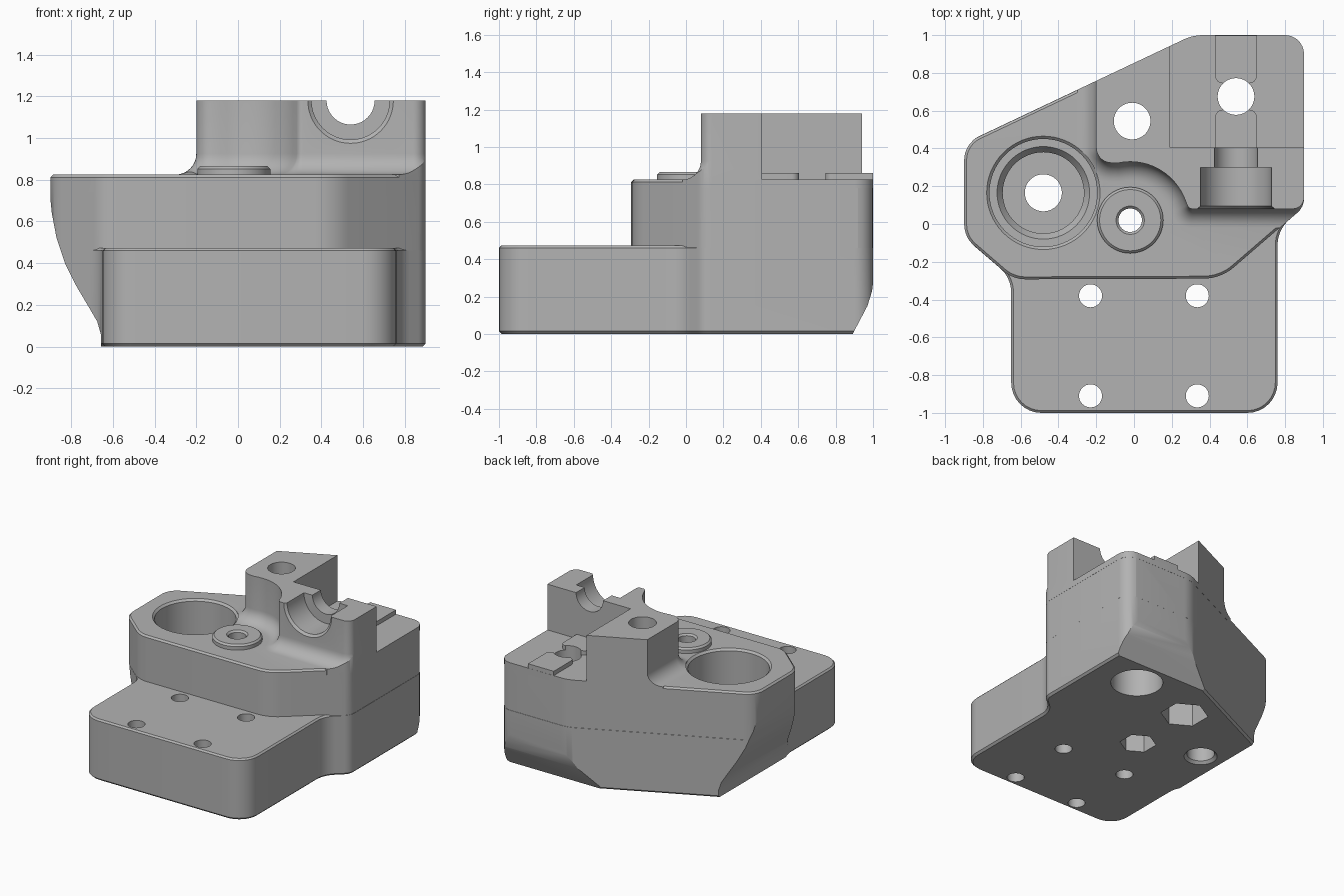
import bpy, bmesh
from math import sin, cos, tan, pi, radians
from mathutils import Vector

cube = bpy.data.objects.get("Cube")
if cube:
    bpy.data.objects.remove(cube, do_unlink=True)

grey = bpy.data.materials.new("machined_grey")
grey.use_nodes = True
colour = (0.45, 0.45, 0.45, 1)
grey.diffuse_color = colour
grey.node_tree.nodes["Principled BSDF"].inputs["Base Color"].default_value = colour

XY = lambda a, b, c: (a, b, c)      # outline seen from above
XZ = lambda a, b, c: (a, c, b)      # outline seen from the front
YZ = lambda a, b, c: (c, a, b)      # outline seen from the side


def rounded(corners, steps=8):
    """Outline with each (x, y, radius) corner replaced by an arc."""
    out = []
    for i, (x, y, r) in enumerate(corners):
        p = Vector((x, y))
        if r == 0:
            out.append(p)
            continue
        a = (Vector(corners[i - 1][:2]) - p).normalized()
        b = (Vector(corners[(i + 1) % len(corners)][:2]) - p).normalized()
        half = a.angle(b) / 2
        centre = p + (a + b).normalized() * (r / sin(half))
        start = p + a * (r / tan(half)) - centre
        end = p + b * (r / tan(half)) - centre
        sweep = start.angle(end)
        for k in range(steps + 1):
            t = k / steps
            arc = start * sin((1 - t) * sweep) + end * sin(t * sweep)
            out.append(centre + arc / sin(sweep))
    return out


def circle(x, y, r, sides=64, phase=0.0):
    return [Vector((x + r * cos(2 * pi * k / sides + phase),
                    y + r * sin(2 * pi * k / sides + phase))) for k in range(sides)]


def offset(outline, d):
    """Push a counter-clockwise outline outwards by d with mitred corners."""
    out = []
    for i, p in enumerate(outline):
        e1 = (p - outline[i - 1]).normalized()
        e2 = (outline[(i + 1) % len(outline)] - p).normalized()
        n1, n2 = Vector((e1.y, -e1.x)), Vector((e2.y, -e2.x))
        out.append(p + (n1 + n2) * (d / (1 + n1.dot(n2))))
    return out


def loft(name, outline, rings, frame=XY):
    """Solid through (height, offset) rings of one outline."""
    bm = bmesh.new()
    loops = [[bm.verts.new(frame(p.x, p.y, h)) for p in offset(outline, d)] for h, d in rings]
    n = len(outline)
    for low, high in zip(loops, loops[1:]):
        for i in range(n):
            j = (i + 1) % n
            bm.faces.new((low[i], low[j], high[j], high[i]))
    bm.faces.new(loops[0][::-1])
    bm.faces.new(loops[-1])
    bmesh.ops.recalc_face_normals(bm, faces=bm.faces)
    mesh = bpy.data.meshes.new(name)
    bm.to_mesh(mesh)
    bm.free()
    mesh.materials.append(grey)
    obj = bpy.data.objects.new(name, mesh)
    bpy.context.collection.objects.link(obj)
    return obj


def combine(target, tool, operation="DIFFERENCE"):
    mod = target.modifiers.new("combine", "BOOLEAN")
    mod.operation, mod.object, mod.solver = operation, tool, "EXACT"
    bpy.context.view_layer.objects.active = target
    bpy.ops.object.modifier_apply(modifier=mod.name)
    bpy.data.objects.remove(tool, do_unlink=True)


# Outlines shared by the lower and upper body
back = [(0.9, 1, 0.1), (0.312, 1, 0.25), (-0.9, 0.427, 0.14), (-0.9, -0.07, 0.15)]
lower_outline = rounded([(-0.65, -0.285, 0.17), (-0.65, -1, 0.16), (0.76, -1, 0.16),
                         (0.76, -0.031, 0.18), (0.9, 0.09, 0.1)] + back)
upper_outline = rounded([(-0.64, -0.294, 0.18), (0.46, -0.29, 0.25), (0.9, 0.09, 0.1)] + back)

# Base with front plate, then the raised body
bracket = loft("bracket_body", lower_outline,
               [(0, -0.015), (0.015, 0), (0.46, 0), (0.472, -0.012)])
combine(bracket, loft("upper_body", upper_outline,
                      [(0.2, -0.001), (0.812, -0.001), (0.825, -0.014)]), "UNION")

# Curved undercut on the left side and chamfered lower back
undercut = [(-0.655, -0.05), (-0.658, 0.06), (-0.675, 0.12), (-0.71, 0.18), (-0.775, 0.29),
            (-0.83, 0.4), (-0.87, 0.52), (-0.893, 0.64), (-0.905, 0.76), (-1.2, 0.76), (-1.2, -0.05)]
combine(bracket, loft("side_undercut", [Vector(p) for p in undercut], [(-0.6, 0), (1.2, 0)], XZ))
slope = [(0.87, -0.04), (1.2, -0.04), (1.2, 0.3), (1.003, 0.3), (0.995, 0.23), (0.97, 0.15)]
combine(bracket, loft("back_slope", [Vector(p) for p in slope], [(-1.2, 0), (1.2, 0)], YZ))

# Tower with a fillet around its foot, scooped around the boss
scoop = [(-0.02 + 0.31 * cos(radians(a)), 0.02 + 0.31 * sin(radians(a)), 0)
         for a in range(102, 18, -6)]
tower_outline = rounded([(-0.2, 1.2, 0), (-0.2, 0.325, 0.08)] + scoop +
                        [(0.29, 0.08, 0.03), (0.9, 0.08, 0.06), (0.905, 1.2, 0)])
fillet = [(0.825 + 0.1 * (1 - cos(t)), 0.1 * (1 - sin(t)))
          for t in [k * pi / 16 for k in range(9)]]
tower = loft("tower", tower_outline, [(0.78, 0.1)] + fillet + [(1.18, 0)])
combine(tower, loft("tower_limit", upper_outline, [(0.5, 0), (1.5, 0)]), "INTERSECT")
recess = rounded([(0.19, 0.405, 0), (1.2, 0.405, 0), (1.2, 1.2, 0), (0.19, 1.2, 0)])
combine(tower, loft("tower_recess", recess, [(0.827, 0), (1.4, 0)]))
combine(bracket, tower, "UNION")

# Locating keys on the recess floor
for y0, y1, r0, r1 in [(0.39, 0.605, 0, 0.04), (0.745, 0.999, 0.04, 0)]:
    key = rounded([(0.43, y0, r0), (0.65, y0, r0), (0.65, y1, r1), (0.43, y1, r1)])
    combine(bracket, loft("key", key, [(0.7, 0), (0.86, 0)]), "UNION")

# Raised boss
combine(bracket, loft("boss", circle(-0.02, 0.02, 0.175),
                      [(0.7, 0), (0.852, 0), (0.865, -0.013)]), "UNION")

# Round pocket with steps and drain hole
combine(bracket, loft("pocket", circle(-0.48, 0.165, 0.215),
                      [(0.3, 0), (0.46, 0), (0.5, 0.03), (0.5, 0.07), (0.81, 0.07),
                       (0.825, 0.085), (0.95, 0.085)]))
combine(bracket, loft("pocket_hole", circle(-0.48, 0.165, 0.098),
                      [(-0.1, 0.02), (0, 0.02), (0.02, 0), (0.4, 0)]))

# Bolt holes with hexagon or round seats underneath
for x, y, r, seat, sides, phase in [(-0.01, 0.545, 0.097, 0.17, 6, pi / 6),
                                    (-0.02, 0.02, 0.062, 0.13, 6, pi / 6),
                                    (0.54, 0.675, 0.097, 0.185, 64, 0)]:
    combine(bracket, loft("bolt_hole", circle(x, y, r), [(-0.1, 0), (1.5, 0)]))
    combine(bracket, loft("bolt_seat", circle(x, y, seat, sides, phase), [(-0.1, 0), (0.25, 0)]))
combine(bracket, loft("boss_countersink", circle(-0.02, 0.02, 0.06), [(0.85, 0), (0.88, 0.03)]))

# Mounting holes in the front plate
for x in (-0.23, 0.335):
    for y in (-0.38, -0.91):
        combine(bracket, loft("mounting_hole", circle(x, y, 0.061, 32), [(-0.1, 0), (0.6, 0)]))

# Open half bore through the front of the tower
combine(bracket, loft("half_bore", circle(0.54, 1.18, 0.115),
                      [(-0.1, 0.09), (0.08, 0.09), (0.095, 0.072), (0.3, 0.072),
                       (0.3, 0), (0.5, 0)], XZ))

# Smooth rounded faces, keep machined edges crisp
bpy.ops.object.select_all(action="DESELECT")
bracket.select_set(True)
bpy.context.view_layer.objects.active = bracket
bpy.ops.object.shade_smooth_by_angle(angle=radians(25))
